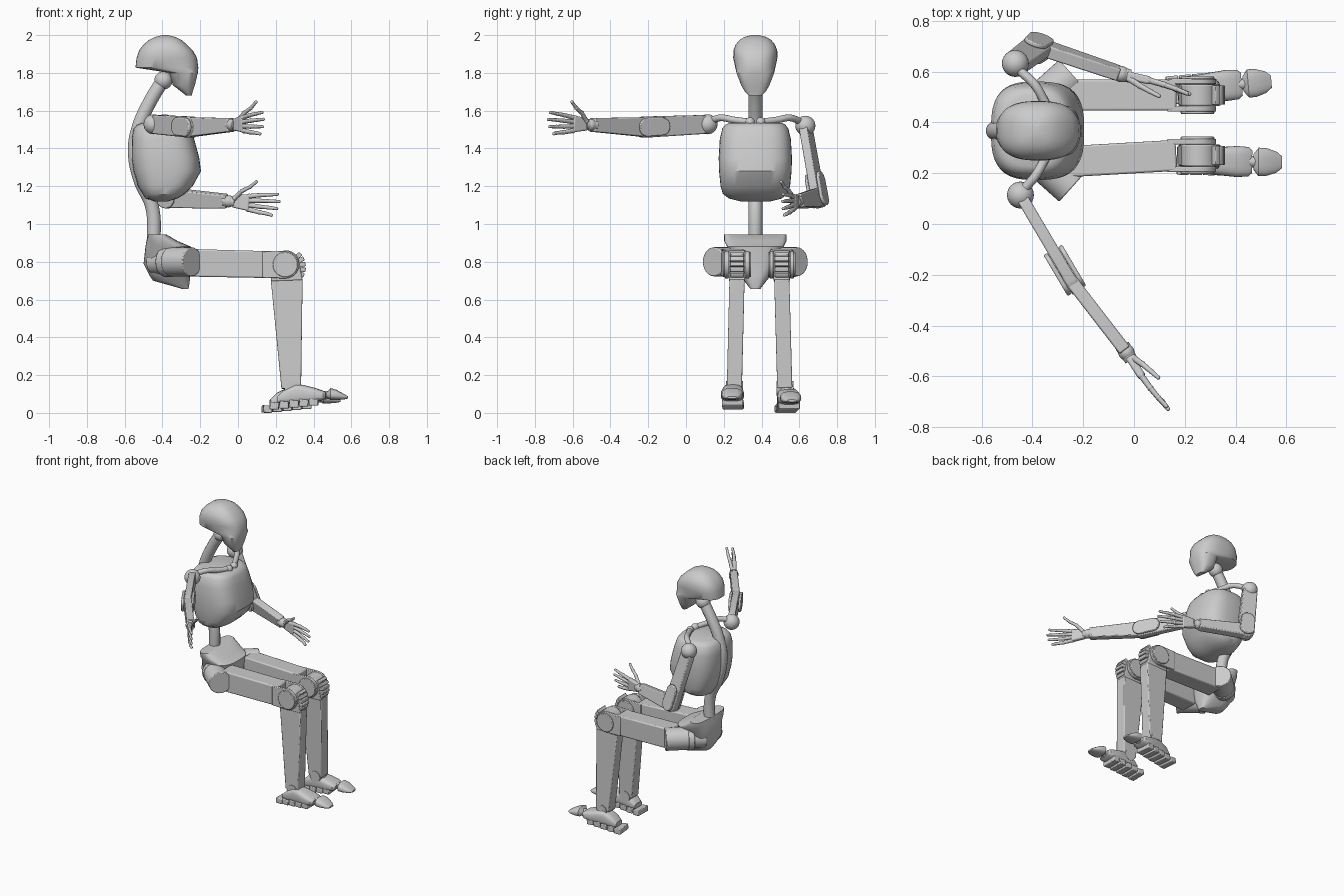
import bpy, bmesh
from math import sin, cos, pi, radians, copysign
from mathutils import Vector as V, Matrix

if "Cube" in bpy.data.objects:
    bpy.data.objects.remove(bpy.data.objects["Cube"])

CY = 0.367  # body centre line


def finish(name, bm, matrix=None):
    bmesh.ops.recalc_face_normals(bm, faces=bm.faces)
    if matrix:
        bm.transform(matrix)
    for f in bm.faces:
        f.smooth = True
    for e in bm.edges:
        e.smooth = e.calc_face_angle(0) < 0.6
    me = bpy.data.meshes.new(name)
    bm.to_mesh(me)
    bm.free()
    ob = bpy.data.objects.new(name, me)
    bpy.context.collection.objects.link(ob)
    return ob


def bevel(ob, w):
    m = ob.modifiers.new("bevel", 'BEVEL')
    m.width, m.segments, m.limit_method = w, 2, 'ANGLE'
    return ob


def ball(bm, p, r):
    bmesh.ops.create_uvsphere(bm, u_segments=24, v_segments=14, radius=r, matrix=Matrix.Translation(p))


def rod(bm, p, q, r0, r1=None, seg=24):
    p, q = V(p), V(q)
    d = q - p
    m = Matrix.Translation((p + q) / 2) @ d.to_track_quat('Z', 'Y').to_matrix().to_4x4()
    bmesh.ops.create_cone(bm, cap_ends=True, segments=seg, radius1=r0,
                          radius2=r0 if r1 is None else r1, depth=d.length, matrix=m)


def slab(bm, p0, p1, r0, r1, w, axis, n0=1, n1=1):
    """Flat link from p0 to p1; n=1 gives a square end, larger n a round one."""
    p0, p1, axis = V(p0), V(p1), V(axis)
    d = (p1 - p0).normalized()
    axis = (axis - d * axis.dot(d)).normalized()
    e = axis.cross(d)
    pts = []
    for p, r, n, a0 in ((p1, r1, n1, -pi / 2), (p0, r0, n0, pi / 2)):
        for i in range(n + 1):
            a = a0 + pi * i / n
            pts.append(p + d * (r * cos(a)) + e * (r * sin(a)))
    a = [bm.verts.new(p - axis * w / 2) for p in pts]
    b = [bm.verts.new(p + axis * w / 2) for p in pts]
    bm.faces.new(a)
    bm.faces.new(b)
    for i in range(len(a)):
        j = (i + 1) % len(a)
        bm.faces.new((a[i], a[j], b[j], b[i]))


def loft(name, rings, axis='z', n=2.5, seg=40, matrix=None):
    """Rounded sections: (position on axis, low, high, half width in y)."""
    bm = bmesh.new()
    loops = []
    for t, lo, hi, hy in rings:
        ring = []
        for i in range(seg):
            a = 2 * pi * i / seg
            c = copysign(abs(cos(a)) ** (2 / n), cos(a))
            s = copysign(abs(sin(a)) ** (2 / n), sin(a))
            u, v = (lo + hi) / 2 + (hi - lo) / 2 * c, hy * s
            ring.append(bm.verts.new((u, v, t) if axis == 'z' else (t, v, u)))
        loops.append(ring)
    for a, b in zip(loops, loops[1:]):
        for i in range(seg):
            j = (i + 1) % seg
            bm.faces.new((a[i], a[j], b[j], b[i]))
    bm.faces.new(loops[0])
    bm.faces.new(loops[-1])
    return finish(name, bm, matrix or Matrix.Translation((0, CY, 0)))


def tube(name, pts, r):
    cu = bpy.data.curves.new(name, 'CURVE')
    cu.dimensions = '3D'
    cu.bevel_depth, cu.bevel_resolution, cu.use_fill_caps = r, 5, True
    sp = cu.splines.new('BEZIER')
    sp.bezier_points.add(len(pts) - 1)
    for b, p in zip(sp.bezier_points, pts):
        b.co = p
        b.handle_left_type = b.handle_right_type = 'AUTO'
    ob = bpy.data.objects.new(name, cu)
    bpy.context.collection.objects.link(ob)


# Head, spine, ribcage and pelvis
loft("head", [(1.68, -.275, -.245, .035), (1.70, -.30, -.24, .055), (1.735, -.345, -.228, .075),
              (1.80, -.362, -.213, .10), (1.828, -.543, -.21, .106), (1.88, -.537, -.217, .117),
              (1.92, -.523, -.24, .116), (1.95, -.50, -.27, .104), (1.975, -.47, -.30, .083),
              (1.99, -.44, -.33, .058), (2.0, -.40, -.37, .02)], n=2.6)
tube("spine", [(-.385, CY, 1.78), (-.47, CY, 1.64), (-.53, CY, 1.5), (-.547, CY, 1.39),
               (-.52, CY, 1.24), (-.455, CY, 1.09), (-.445, CY, .88)], .037)
bm = bmesh.new()
ball(bm, (-.395, CY, 1.76), .048)
finish("neck_joint", bm)
loft("ribcage", [(1.12, -.44, -.37, .08), (1.135, -.49, -.32, .14), (1.16, -.505, -.28, .172),
                 (1.2, -.53, -.24, .184), (1.28, -.553, -.196, .192), (1.35, -.563, -.205, .194),
                 (1.45, -.563, -.232, .188), (1.505, -.553, -.25, .175), (1.525, -.535, -.265, .16),
                 (1.535, -.51, -.29, .14)], n=2.9)
loft("pelvis", [(.655, -.29, -.262, .025), (.70, -.45, -.255, .06), (.73, -.47, -.255, .085),
                (.79, -.5, -.255, .12), (.88, -.49, -.25, .15), (.91, -.485, -.32, .165),
                (.945, -.475, -.38, .165)], n=3)


def hand(side, wrist, d, turn):
    """Palm, four fingers and a raised thumb; turn picks the palm side."""
    d = V(d).normalized()
    n = V((-d.y, d.x, 0)).normalized() * turn
    up = V((0, 0, 1))
    up = (up - d * up.dot(d)).normalized()

    def at(a, b, c):
        return wrist + d * a + up * b + n * c
    bm = bmesh.new()
    ball(bm, wrist, .032)
    rod(bm, at(-.03, 0, 0), at(.035, 0, 0), .03, .026)
    finish(side + "_wrist", bm)
    bm = bmesh.new()
    slab(bm, at(.02, 0, 0), at(.115, .002, 0), .03, .046, .032, n)
    bevel(finish(side + "_palm", bm), .008)
    bm = bmesh.new()
    paths = [[(.11, b, 0), (.17, b * 1.3, .004), (.22, b * 1.45, .01), (tip, b * 1.6, .018)]
             for b, tip in ((.035, .265), (.012, .277), (-.012, .267), (-.035, .24))]
    paths.append([(.035, .02, .012), (.075, .06, .028), (.12, .085, .042), (.155, .115, .052)])
    for path in paths:
        p = [at(*q) for q in path]
        for i in range(3):
            r = .0125 - .0015 * i
            rod(bm, p[i], p[i + 1], r, r - .0015, 12)
            ball(bm, p[i], r * 1.12)
        ball(bm, p[3], .0085)
    finish(side + "_fingers", bm)


def arm(side, shoulder, elbow, wrist, axis, hand_dir, turn, sy):
    S, E, W = V(shoulder), V(elbow), V(wrist)
    u, f, axis = (E - S).normalized(), (W - E).normalized(), V(axis).normalized()
    bm = bmesh.new()
    ball(bm, S, .053)
    finish(side + "_shoulder", bm)
    bm = bmesh.new()
    slab(bm, S + u * .035, E, .05, .056, .046, axis, 6, 14)
    bevel(finish(side + "_upper_arm", bm), .006)
    bm = bmesh.new()
    slab(bm, E, W - f * .01, .052, .036, .05, axis, 14, 1)
    bevel(finish(side + "_forearm", bm), .006)
    for k in (-1, 1):
        bm = bmesh.new()
        o = axis * .033 * k
        slab(bm, E - u * .09 + o, E + o, .047, .05, .018, axis, 14, 14)
        bevel(finish(side + "_elbow_plate", bm), .005)
    hand(side, W, hand_dir, turn)
    # Collar bone with its knob at the breastbone
    root = V((-.31, CY + sy * .028, 1.54))
    tube(side + "_collar_bone", [root, (-.35, CY + sy * .11, 1.55), (-.39, CY + sy * .18, 1.562),
                                 S + V((.02, -sy * .03, .025))], .018)
    bm = bmesh.new()
    ball(bm, root, .025)
    rod(bm, root - V((0, 0, .05)), root, .022)
    finish(side + "_collar_knob", bm)


arm("right", (-.447, .114, 1.528), (-.25, -.22, 1.513), (-.03, -.505, 1.525),
    (.87, .49, 0), (.15, -.235, .01), 1, -1)
up_l, fo_l = V((.087, .066, -.37)), V((.33, -.11, -.02))
arm("left", (-.467, .632, 1.52), (-.375, .70, 1.14), (-.05, .59, 1.12),
    up_l.cross(fo_l), (.27, -.06, -.02), -1, 1)


def leg(side, s, yh, yk, ya, yf, fx, fz, yaw):
    Y = V((0, 1, 0))
    # Hip drum, angled outward
    end, ax = V((-.243, CY + s * .222, .8)), V((.745, s * .667, 0))
    bm = bmesh.new()
    rod(bm, end - ax * .17, end, .077, seg=40)
    rod(bm, end - ax * .27, end - ax * .16, .066, seg=40)
    rod(bm, end - ax * .19, end - ax * .15, .081, seg=40)
    bevel(finish(side + "_hip", bm), .005)
    # Thigh and knee plates
    bm = bmesh.new()
    slab(bm, (-.27, yh, .795), (.165, yk, .785), .073, .071, .122, Y)
    bevel(finish(side + "_thigh", bm), .008)
    for k in (-1, 1):
        bm = bmesh.new()
        c = V((.25, yk + k * .054, .785))
        slab(bm, c - V((.12, 0, 0)), c, .07, .073, .022, Y, 1, 16)
        rod(bm, c, c + Y * k * .02, .066, seg=36)
        bevel(finish(side + "_knee_plate", bm), .004)
    # Shin with knee drum and ridged knee cap
    knee = V((.255, yk, .785))
    bm = bmesh.new()
    slab(bm, (.255, yk, .79), (.258, yk, .70), .07, .084, .086, Y, 16, 1)
    slab(bm, (.258, yk, .705), (.282, ya, .13), .084, .052, .08, Y)
    bevel(finish(side + "_shin", bm), .006)
    bm = bmesh.new()
    for i in range(6):
        a = radians(48 - 19 * i)
        p = V((.275 + .062 * cos(a), yk, .772 + .075 * sin(a)))
        q = p + V((cos(a), 0, sin(a))) * .022
        slab(bm, p - (q - p), q, .0135, .0115, .075, Y)
    bevel(finish(side + "_knee_cap", bm), .004)
    # Ankle and foot
    m = Matrix.Translation((.285 + fx, yf, fz)) @ Matrix.Rotation(radians(yaw), 4, 'Z')
    bm = bmesh.new()
    rod(bm, (.285, ya - .045, .13), (.285, ya + .045, .13), .04)
    ball(bm, (.29, (ya + yf) / 2, .115), .045)
    finish(side + "_ankle", bm)
    loft(side + "_foot", [(-.075, .035, .07, .04), (-.04, .03, .105, .05), (.02, .03, .135, .052),
                          (.06, .035, .13, .056), (.12, .04, .115, .061), (.165, .05, .10, .058),
                          (.18, .06, .09, .045)], 'x', 3.2, 32, m)
    bm = bmesh.new()
    for i in range(5):
        x, z = -.092 + .052 * i, .018 + .005 * i
        slab(bm, (x - .024, 0, z + .003), (x + .024, 0, z), .02, .018, .112, Y)
    bevel(finish(side + "_sole", bm, m), .005)
    bm = bmesh.new()
    rod(bm, (.16, 0, .075), (.215, 0, .078), .022)
    finish(side + "_toe_joint", bm, m)
    loft(side + "_toe", [(.185, .065, .09, .03), (.205, .05, .113, .056), (.235, .05, .105, .055),
                         (.275, .053, .083, .042), (.297, .058, .07, .024)], 'x', 2.6, 32, m)


leg("right", -1, .245, .27, .256, .248, 0, .018, -1)
leg("left", 1, .507, .507, .523, .535, -.04, 0, 5)
